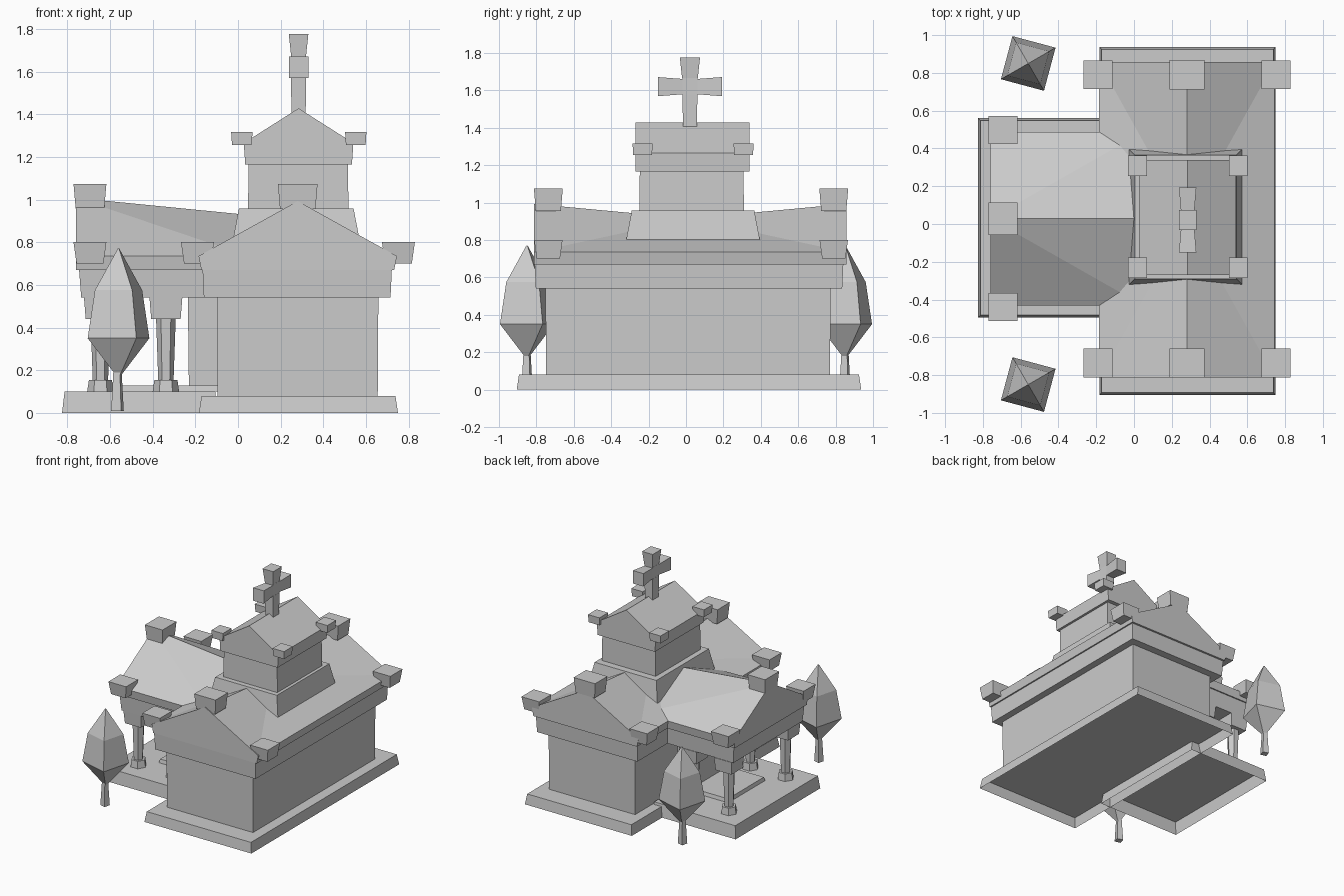
import bpy, bmesh
from math import radians, cos, sin

if "Cube" in bpy.data.objects:
    bpy.data.objects.remove(bpy.data.objects["Cube"])

CX, CY = 0.28, 0.022   # centre of the main building


def make(name, verts, faces):
    bm = bmesh.new()
    vs = [bm.verts.new(v) for v in verts]
    for f in faces:
        bm.faces.new([vs[i] for i in f])
    bmesh.ops.recalc_face_normals(bm, faces=bm.faces)
    me = bpy.data.meshes.new(name)
    bm.to_mesh(me)
    bm.free()
    ob = bpy.data.objects.new(name, me)
    bpy.context.collection.objects.link(ob)
    return ob


def loft(name, rings, bottom=True, top=True):
    """Join equally sized point rings, with optional caps."""
    n = len(rings[0])
    verts = [p for r in rings for p in r]
    faces = [(k * n + i, k * n + (i + 1) % n, (k + 1) * n + (i + 1) % n, (k + 1) * n + i)
             for k in range(len(rings) - 1) for i in range(n)]
    if bottom:
        faces.append(tuple(range(n)))
    if top:
        faces.append(tuple(range(len(verts) - n, len(verts))))
    return make(name, verts, faces)


def box(name, x, y, z, grow=0.0, bottom=True):
    """Box given by its bottom ranges; the top is wider by grow on each side."""
    rings = []
    for h, g in ((z[0], 0), (z[1], grow)):
        rings.append([(x[0] - g, y[0] - g, h), (x[1] + g, y[0] - g, h),
                      (x[1] + g, y[1] + g, h), (x[0] - g, y[1] + g, h)])
    return loft(name, rings, bottom)


def block(name, x, y, hx, hy, z, grow):
    return box(name, (x - hx + grow, x + hx - grow), (y - hy + grow, y + hy - grow), z, grow)


def turned(name, x, y, profile, sides, angle):
    rings = [[(x + r * cos(angle + radians(360) * i / sides),
               y + r * sin(angle + radians(360) * i / sides), z) for i in range(sides)]
             for r, z in profile]
    return loft(name, rings)


def roof(name, centre, half, low_half, v, z, ridge, k, along_x=False):
    """Gabled roof; the ridge may sag, slopes are fanned to ridge point k."""
    pts, faces, n = [], [], len(ridge)
    for s in (-1, 1):
        for end in v:
            pts += [(centre + s * low_half, end, z[0]), (centre + s * half, end, z[1])]
    pts += [(centre, a, h) for a, h in ridge]
    r = list(range(8, 8 + n))
    for b in (0, 4):
        e0, e1 = b + 1, b + 3
        faces += [(b, b + 2, e1, e0), (e0, e1, r[k])]
        faces += [(e0, r[i + 1], r[i]) if i < k else (e1, r[i], r[i + 1]) for i in range(n - 1)]
    faces += [(0, 4, 6, 2), (0, 1, r[0], 5, 4), (2, 3, r[-1], 7, 6)]
    if along_x:
        pts = [(b, a, c) for a, b, c in pts]
    return make(name, pts, faces)


# Main building: open-bottomed plinth, walls, cornice and sagging roof
box("main_plinth", (-0.183, 0.75), (-0.905, 0.937), (0, 0.08), -0.012, bottom=False)
box("main_walls", (-0.095, 0.655), (-0.748, 0.77), (0.08, 0.54), 0.003)
box("main_cornice", (-0.16, 0.715), (-0.803, 0.835), (0.54, 0.67), 0.006)
roof("main_roof", CX, 0.465, 0.452, (-0.812, 0.857), (0.67, 0.735),
     [(-0.812, 0.993), (CY, 0.915), (0.857, 0.993)], 1)
for y in (-0.736, 0.79):
    block("ridge_block", CX, y, 0.093, 0.077, (0.955, 1.074), 0.01)
    for x in (-0.19, 0.752):
        block("eave_block", x, y, 0.077, 0.076, (0.70, 0.80), 0.014)

# Porch on the left side: floor, step, doorway, cornice and roof
PY = 0.028
box("porch_floor", (-0.825, -0.095), (-0.495, 0.56), (0, 0.10), -0.012, bottom=False)
box("porch_step", (-0.55, -0.09), (-0.20, 0.26), (0.10, 0.128), -0.006)
box("doorway", (-0.23, -0.08), (-0.18, 0.24), (0.10, 0.54), 0.005)
box("porch_cornice", (-0.735, -0.08), (PY - 0.43, PY + 0.43), (0.54, 0.67), 0.01)
roof("porch_roof", PY, 0.46, 0.45, (-0.76, 0.05), (0.67, 0.735),
     [(-0.76, 1.008), (0.05, 0.928)], 0, along_x=True)
block("porch_ridge_block", -0.694, PY, 0.077, 0.087, (0.958, 1.074), 0.01)
for y in (-0.44, 0.497):
    block("porch_eave_block", -0.694, y, 0.077, 0.074, (0.70, 0.80), 0.014)

# Hexagonal columns with square capitals
for x in (-0.645, -0.338):
    for y in (-0.32, 0.385):
        turned("column_base", x, y, [(0.062, 0.10), (0.054, 0.155)], 6, 0)
        turned("column_shaft", x, y, [(0.036, 0.155), (0.046, 0.44)], 6, 0)
        block("column_capital", x, y, 0.077, 0.077, (0.44, 0.54), 0.008)

# Bell tower
box("tower_base", (-0.028, 0.574), (-0.322, 0.397), (0.79, 0.957), -0.032)
box("tower_walls", (0.047, 0.518), (-0.25, 0.31), (0.957, 1.165), -0.003)
roof("tower_roof", 0.284, 0.257, 0.25, (-0.269, 0.339), (1.165, 1.265),
     [(-0.269, 1.428), (0.339, 1.428)], 0)
for x in (0.018, 0.552):
    for y in (-0.232, 0.308):
        block("tower_corner_block", x, y, 0.05, 0.054, (1.255, 1.316), 0.004)

# Cross with flared arms
KX, KY, KZ = 0.284, 0.021, 1.62
block("cross_foot", KX, KY, 0.036, 0.04, (1.40, KZ - 0.045), 0.003)
block("cross_head", KX, KY, 0.046, 0.054, (KZ + 0.045, 1.777), 0.012)
box("cross_centre", (KX - 0.035, KX + 0.035), (KY - 0.04, KY + 0.04), (KZ - 0.046, KZ + 0.046))
for s in (-1, 1):
    rings = [[(KX + a * h, KY + s * d, KZ + b * g) for a, b in ((-1, -1), (1, -1), (1, 1), (-1, 1))]
             for d, h, g in ((0.04, 0.035, 0.041), (0.171, 0.046, 0.051))]
    loft("cross_arm", rings)

# Low-poly trees
for y in (-0.85, 0.85):
    turned("tree_trunk", -0.565, y, [(0.034, 0.01), (0.022, 0.2)], 4, radians(30))
    turned("tree_crown", -0.56, y,
           [(0.004, 0.165), (0.167, 0.35), (0.128, 0.575), (0.004, 0.77)], 4, radians(30))
